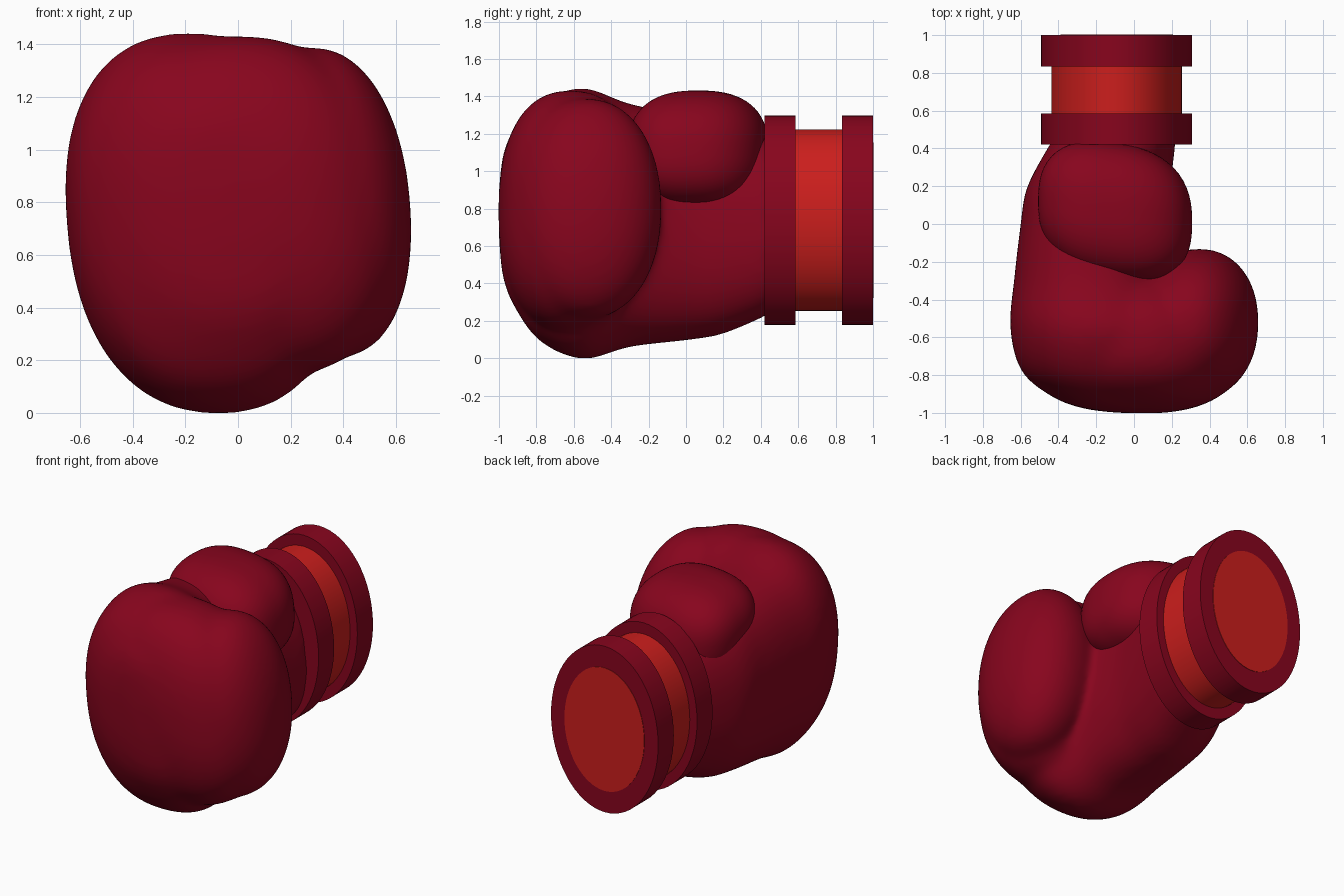
import bpy, bmesh, math
from mathutils import Vector

if "Cube" in bpy.data.objects:
    bpy.data.objects.remove(bpy.data.objects["Cube"])


def material(name, rgb):
    m = bpy.data.materials.new(name)
    m.diffuse_color = (*rgb, 1)
    m.use_nodes = True
    m.node_tree.nodes["Principled BSDF"].inputs["Base Color"].default_value = m.diffuse_color
    return m


crimson = material("dark crimson leather", (0.245, 0.0015, 0.0125))
red = material("bright red strap", (0.6, 0.013, 0.012))


def spow(v, p):
    return math.copysign(abs(v) ** p, v)


def loft(bm, sections, n=64, power=2.3, shear=0.0):
    """Superellipse rings (y, cx, cz, rx, rz) joined along y and capped."""
    rings = []
    for y, cx, cz, rx, rz in sections:
        ring = []
        for i in range(n):
            a = 2 * math.pi * i / n
            dx, dz = rx * spow(math.cos(a), 2 / power), rz * spow(math.sin(a), 2 / power)
            ring.append(bm.verts.new((cx + dx - shear * dz, y, cz + dz)))
        rings.append(ring)
    for a, b in zip(rings, rings[1:]):
        for i in range(n):
            bm.faces.new((a[i], a[(i + 1) % n], b[(i + 1) % n], b[i]))
    bm.faces.new(rings[0])
    bm.faces.new(rings[-1])


def spline(keys, steps=8):
    """Catmull-Rom interpolation of section rows."""
    rows = [keys[0]] + keys + [keys[-1]]
    out = []
    for p, q, r, s in zip(rows, rows[1:], rows[2:], rows[3:]):
        for k in range(steps):
            t = k / steps
            out.append([0.5 * (2 * b + (c - a) * t + (2 * a - 5 * b + 4 * c - d) * t * t
                               + (3 * b - a - 3 * c + d) * t ** 3)
                        for a, b, c, d in zip(p, q, r, s)])
    return out + [keys[-1]]


def blob(bm, centre, radii, power=2.4, tilt=0.0, skew=0.0):
    """Rounded boxy ellipsoid; tilt shifts x with z, skew shifts y with x."""
    new = bmesh.ops.create_uvsphere(bm, u_segments=64, v_segments=40, radius=1)["verts"]
    for v in new:
        d = v.co.normalized()
        d /= sum(abs(c) ** power for c in d) ** (1 / power)
        x, y, z = (d[i] * radii[i] for i in range(3))
        v.co = Vector(centre) + Vector((x + tilt * z, y + skew * x, z))


def finish(name, bm, mat):
    bmesh.ops.recalc_face_normals(bm, faces=bm.faces)
    me = bpy.data.meshes.new(name)
    bm.to_mesh(me)
    bm.free()
    me.materials.append(mat)
    ob = bpy.data.objects.new(name, me)
    bpy.context.collection.objects.link(ob)
    bpy.ops.object.select_all(action='DESELECT')
    bpy.context.view_layer.objects.active = ob
    ob.select_set(True)
    bpy.ops.object.shade_smooth_by_angle(angle=math.radians(40))
    return ob


# Padded hand: palm loft merged with knuckle padding and the curled finger roll
bm = bmesh.new()
loft(bm, spline([
    [0.46, -0.10, 0.71, 0.32, 0.47],
    [0.20, -0.185, 0.70, 0.375, 0.57],
    [0.00, -0.205, 0.70, 0.39, 0.605],
    [-0.30, -0.19, 0.71, 0.44, 0.65],
    [-0.55, -0.13, 0.72, 0.52, 0.725],
    [-0.78, -0.11, 0.73, 0.48, 0.64],
    [-0.92, -0.06, 0.75, 0.36, 0.47],
    [-0.98, -0.02, 0.76, 0.23, 0.32],
    [-1.00, 0.00, 0.76, 0.08, 0.12]]), shear=0.08)
blob(bm, (0.06, -0.615, 0.785), (0.54, 0.388, 0.647), 2.35, tilt=-0.1)
blob(bm, (0.335, -0.53, 0.80), (0.32, 0.40, 0.59), 2.15, tilt=-0.08, skew=0.03)
hand = finish("padded_hand", bm, crimson)
rm = hand.modifiers.new("merge", 'REMESH')
rm.mode, rm.voxel_size, rm.use_smooth_shade = 'VOXEL', 0.02, True
sm = hand.modifiers.new("soften", 'SMOOTH')
sm.factor, sm.iterations = 0.5, 36

# Thumb resting on top
bm = bmesh.new()
blob(bm, (-0.10, 0.065, 1.113), (0.405, 0.365, 0.318), 2.5, tilt=-0.09, skew=-0.14)
finish("thumb", bm, crimson)

# Wrist: red core and lining showing between two crimson cuffs
CX, CZ = -0.092, 0.738
for name, y0, y1, rx, rz, mat in (
        ("wrist_strap", 0.422, 0.90, 0.346, 0.485, red),
        ("front_cuff", 0.42, 0.585, 0.40, 0.56, crimson),
        ("rear_cuff", 0.833, 1.0, 0.40, 0.56, crimson),
        ("end_lining", 0.90, 1.003, 0.298, 0.415, red)):
    bm = bmesh.new()
    loft(bm, [(y0, CX, CZ, rx, rz), (y1, CX, CZ, rx, rz)], power=2)
    finish(name, bm, mat)
